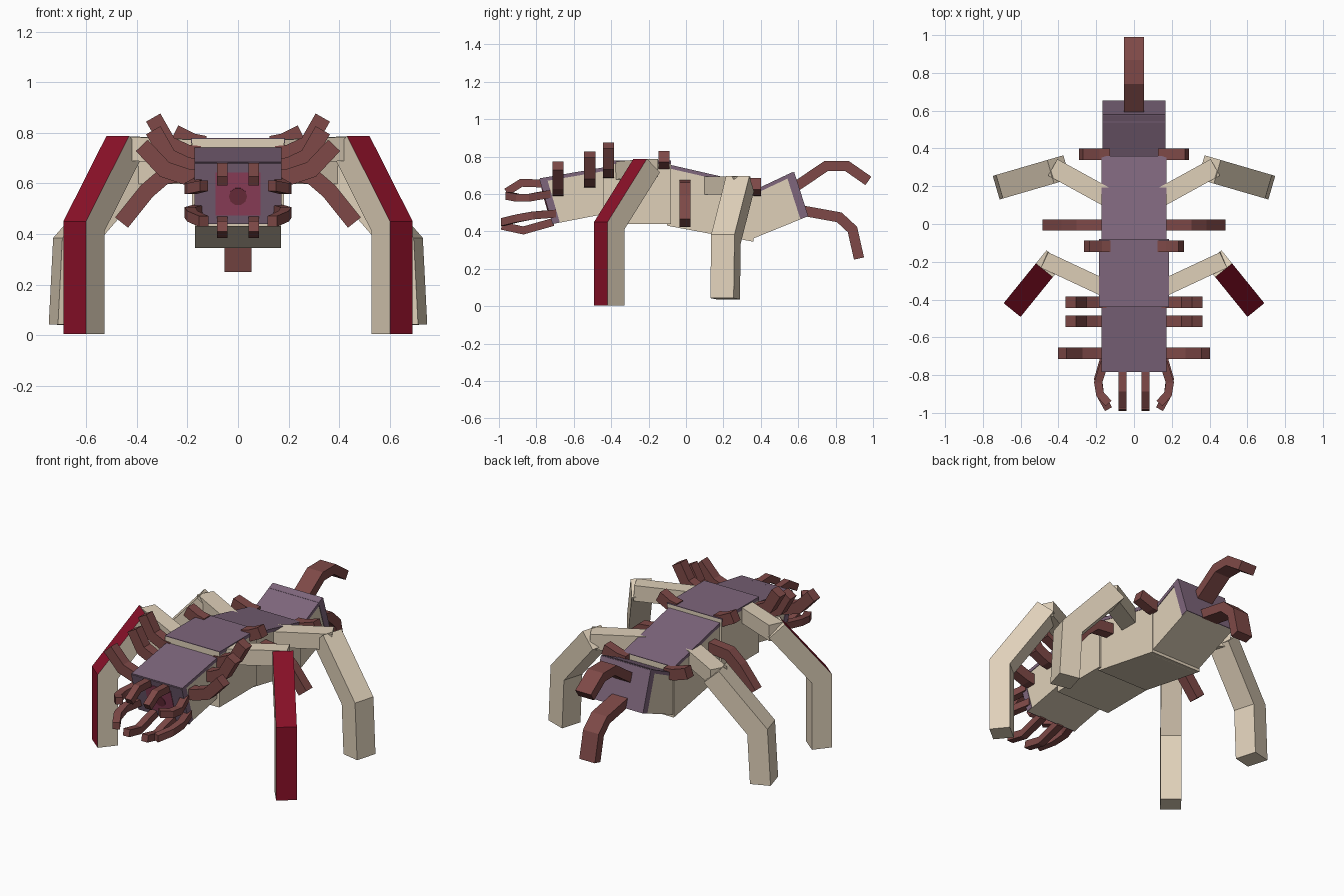
import bpy, bmesh, math
from mathutils import Vector

if "Cube" in bpy.data.objects:
    bpy.data.objects.remove(bpy.data.objects["Cube"])


def material(name, rgb):
    m = bpy.data.materials.new(name)
    lin = [((c / 255 + 0.055) / 1.055) ** 2.4 for c in rgb]
    m.diffuse_color = (*lin, 1)
    m.use_nodes = True
    m.node_tree.nodes["Principled BSDF"].inputs["Base Color"].default_value = m.diffuse_color
    return m


BEIGE = material("beige", (223, 208, 185))
PURPLE = material("purple", (126, 102, 124))
BROWN = material("brown", (126, 73, 71))
CRIMSON = material("crimson", (138, 16, 40))
PINK = material("pink", (156, 70, 100))
MOUTH = material("dark_mouth", (118, 50, 66))


def finish(bm, name, mats):
    bmesh.ops.recalc_face_normals(bm, faces=bm.faces)
    me = bpy.data.meshes.new(name)
    bm.to_mesh(me)
    bm.free()
    for m in mats:
        me.materials.append(m)
    ob = bpy.data.objects.new(name, me)
    bpy.context.collection.objects.link(ob)
    return ob


def prism(name, profile, half, mat):
    """Side profile (y, z) extruded across x."""
    bm = bmesh.new()
    rings = [[bm.verts.new((x, y, z)) for y, z in profile] for x in (-half, half)]
    n = len(profile)
    for i in range(n):
        j = (i + 1) % n
        bm.faces.new((rings[0][i], rings[0][j], rings[1][j], rings[1][i]))
    for r in rings:
        bm.faces.new(r)
    return finish(bm, name, [mat])


def plate(name, p, q, thick, half):
    """Slab lying along profile edge p-q, growing to the left of it."""
    p, q = Vector(p), Vector(q)
    d = (q - p).normalized()
    n = Vector((-d.y, d.x))
    a, b = p - n * 0.004, q - n * 0.004
    prism(name, [a, b, b + n * thick, a + n * thick], half + 0.003, PURPLE)


def bar(name, points, side, width, thick, mat, outer=None, outer_mat=None):
    """Rectangular bar along a path, mitred at the joints."""
    pts = [Vector(p) for p in points]
    side = Vector(side).normalized()
    dirs = [(b - a).normalized() for a, b in zip(pts, pts[1:])]
    bm = bmesh.new()
    rings = []
    for i, p in enumerate(pts):
        a, b = dirs[max(i - 1, 0)], dirs[min(i, len(dirs) - 1)]
        t = (a + b).normalized()
        n = side.cross(t).normalized() / max(t.dot(a), 0.5)
        rings.append([bm.verts.new(p + side * u * width / 2 + n * v * thick / 2)
                      for u, v in ((-1, -1), (1, -1), (1, 1), (-1, 1))])
    for r, s in zip(rings, rings[1:]):
        for i in range(4):
            j = (i + 1) % 4
            bm.faces.new((r[i], r[j], s[j], s[i]))
    bm.faces.new(rings[0])
    bm.faces.new(rings[-1])
    mats = [mat]
    if outer:
        bmesh.ops.recalc_face_normals(bm, faces=bm.faces)
        mats.append(outer_mat)
        for f in bm.faces:
            f.material_index = int(f.normal.dot(Vector(outer)) > 0.5)
    return finish(bm, name, mats)


# Body segments: beige blocks with purple back plates
segments = {
    "head": ([(-.71, .44), (-.40, .50), (-.43, .74), (-.78, .68)], .168),
    "chest": ([(-.44, .44), (-.08, .44), (-.08, .776), (-.44, .776)], .182),
    "abdomen": ([(-.10, .43), (.36, .345), (.36, .65), (-.12, .76)], .17),
    "rear": ([(.33, .35), (.65, .48), (.575, .715), (.33, .60)], .165),
}
for name, (prof, half) in segments.items():
    prism(name, prof, half, BEIGE)
    plate(name + "_back_plate", prof[2], prof[3], 0.02, half)
plate("face_plate", (-.78, .68), (-.71, .44), 0.04, .168)
plate("rear_plate", (.65, .48), (.575, .715), 0.045, .165)

# Pink face patch and round mouth, thin plates on the sloped face
down = Vector((0, .07, -.24)).normalized()
out = Vector((0, -.24, -.07)).normalized()
centre = Vector((0, -.745, .56)) + out * 0.004


def face_disc(name, sides, radius, turn, lift, mat):
    bm = bmesh.new()
    rings = []
    for o in (0, lift):
        rings.append([bm.verts.new(
            centre + out * o
            + Vector((1, 0, 0)) * radius * math.cos(turn + math.tau * i / sides)
            + down * radius * math.sin(turn + math.tau * i / sides))
            for i in range(sides)])
    for i in range(sides):
        j = (i + 1) % sides
        bm.faces.new((rings[0][i], rings[0][j], rings[1][j], rings[1][i]))
    bm.faces.new(rings[0])
    bm.faces.new(rings[1])
    finish(bm, name, [mat])


face_disc("face_patch", 4, .125, math.pi / 4, .003, PINK)
centre = centre + down * 0.01
face_disc("mouth", 10, .036, 0, .006, MOUTH)

# Back arms: (name, y, [(x, z), ...], thickness)
arms = [
    ("neck_arm", -.685, [(.14, .62), (.20, .625), (.29, .655), (.38, .75)]),
    ("front_arm", -.515, [(.15, .665), (.20, .67), (.275, .705), (.335, .81)]),
    ("middle_arm", -.415, [(.15, .715), (.20, .72), (.275, .755), (.335, .86)]),
    ("short_arm", -.118, [(.13, .755), (.18, .765), (.25, .80)]),
    ("hanging_arm", -.005, [(.14, .645), (.29, .63), (.36, .57), (.46, .445)]),
    ("rear_arm", .37, [(.13, .62), (.19, .625), (.28, .655)]),
]
# Mouth fingers as (x, y, z) paths
fingers = [
    ("upper_inner_finger", [(.062, -.75, .655), (.062, -.88, .66), (.062, -.96, .61)]),
    ("lower_inner_finger", [(.062, -.71, .45), (.062, -.87, .405), (.062, -.985, .43)]),
    ("upper_outer_finger", [(.155, -.73, .60), (.19, -.84, .58), (.18, -.90, .58), (.135, -.95, .59)]),
    ("lower_outer_finger", [(.155, -.70, .495), (.19, -.82, .485), (.18, -.90, .47), (.135, -.98, .45)]),
]

for s, tag in ((1, "right"), (-1, "left")):
    for name, y, path in arms:
        bar(f"{tag}_{name}", [(s * x, y, z) for x, z in path], (0, 1, 0),
            .06, .065, BROWN)
    for name, path in fingers:
        side = (1, 0, 0) if "inner" in name else (0, 0, 1)
        bar(f"{tag}_{name}", [(s * x, y, z) for x, y, z in path], side,
            .042, .042, BROWN)

    # Front leg: shoulder, then bent shin with crimson outer faces
    d = Vector((s * .63, -.777, 0))
    side = (s * .777, .63, 0)
    knee = Vector((s * .645, -.455, 0))
    bar(f"{tag}_front_shoulder", [(s * .165, -.335, .725), (s * .475, -.19, .74)],
        (-s * .42, .9, 0), .09, .095, BEIGE)
    path = [knee + d * r + Vector((0, 0, z))
            for r, z in ((-.315, .752), (-.057, .43), (-.057, .005))]
    bar(f"{tag}_front_leg", path, side, .115, .115, BEIGE, d, CRIMSON)

    # Back leg
    d = Vector((s * .96, -.28, 0))
    side = (s * .28, .96, 0)
    knee = Vector((s * .72, .195, 0))
    bar(f"{tag}_back_shoulder", [(s * .13, .135, .645), (s * .43, .30, .645)],
        (-s * .48, .87, 0), .10, .095, BEIGE)
    path = [knee + d * r + Vector((0, 0, z))
            for r, z in ((-.335, .655), (-.067, .36), (-.05, .04))]
    bar(f"{tag}_back_leg", path, side, .13, .12, BEIGE)

# Tail pincers
bar("upper_tail", [(0, .58, .635), (0, .75, .75), (0, .86, .75), (0, .975, .67)],
    (1, 0, 0), .105, .055, BROWN)
bar("lower_tail", [(0, .60, .515), (0, .82, .475), (0, .89, .41), (0, .925, .255)],
    (1, 0, 0), .105, .055, BROWN)
